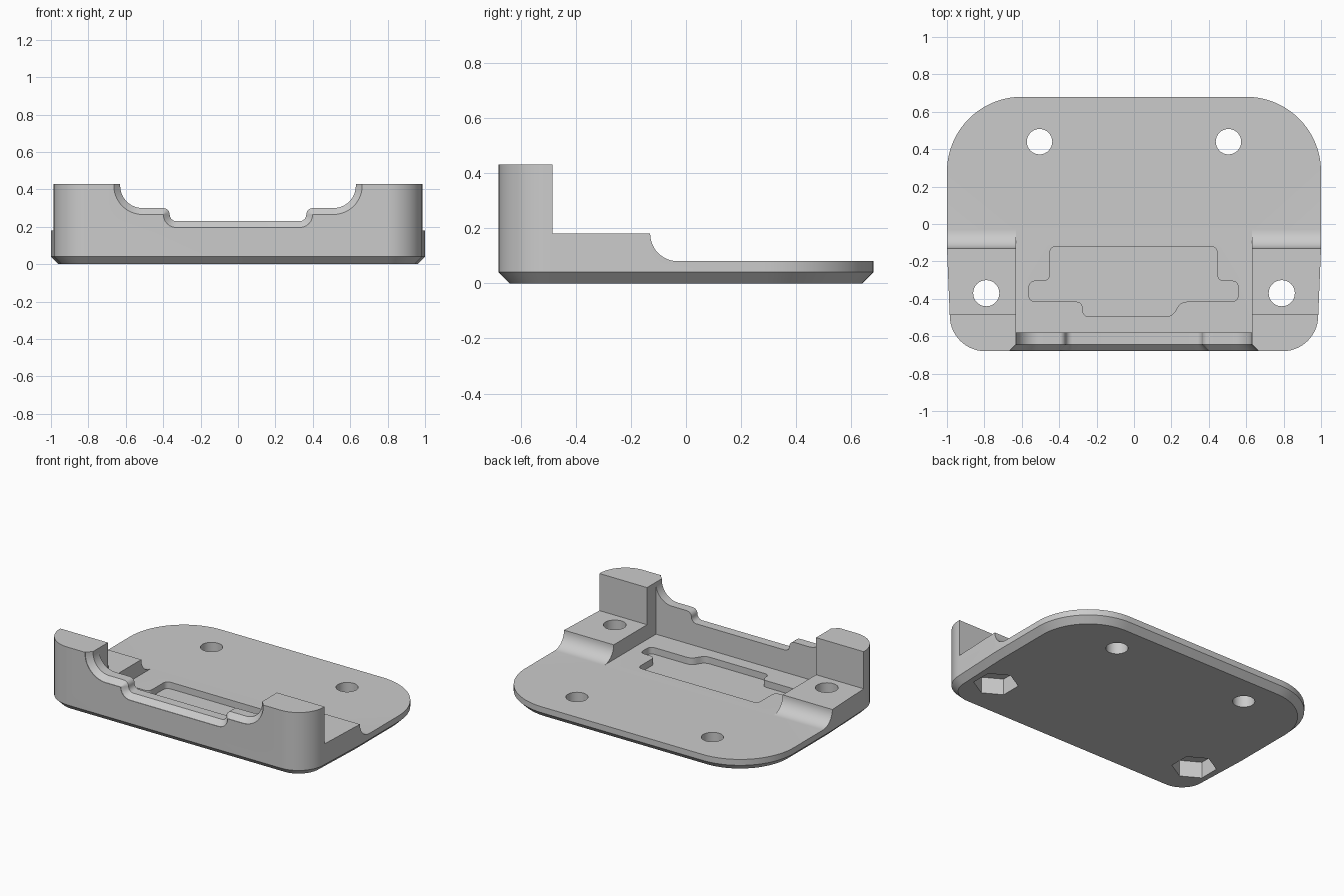
import bpy, bmesh, math
from mathutils import Vector

if "Cube" in bpy.data.objects:
    bpy.data.objects.remove(bpy.data.objects["Cube"])


def arc(cx, cy, r, a0, a1, n=12):
    return [(cx + r * math.cos(math.radians(a0 + (a1 - a0) * i / n)),
             cy + r * math.sin(math.radians(a0 + (a1 - a0) * i / n))) for i in range(n + 1)]


def mirrored(half):
    """Close a half profile (x > 0) with its mirror image."""
    return half + [(-x, y) for x, y in reversed(half)]


def loft(name, sections):
    """Solid through matching closed loops of 3D points, capped at both ends."""
    bm = bmesh.new()
    rings = [[bm.verts.new(p) for p in s] for s in sections]
    n = len(rings[0])
    for a, b in zip(rings, rings[1:]):
        for i in range(n):
            j = (i + 1) % n
            bm.faces.new((a[i], a[j], b[j], b[i]))
    bm.faces.new(rings[0])
    bm.faces.new(rings[-1])
    bmesh.ops.recalc_face_normals(bm, faces=bm.faces)
    mesh = bpy.data.meshes.new(name)
    bm.to_mesh(mesh)
    bm.free()
    ob = bpy.data.objects.new(name, mesh)
    bpy.context.collection.objects.link(ob)
    return ob


def prism(name, pts, z0, z1):
    return loft(name, [[(x, y, z) for x, y in pts] for z in (z0, z1)])


def rounded(pts, r, n=5):
    out = []
    for i, p in enumerate(pts):
        p, a, b = Vector(p), Vector(pts[i - 1]), Vector(pts[(i + 1) % len(pts)])
        s, e = p + (a - p).normalized() * r, p + (b - p).normalized() * r
        for k in range(n + 1):
            t = k / n
            out.append(tuple(s * (1 - t) ** 2 + p * 2 * t * (1 - t) + e * t * t))
    return out


def cut(target, cutter):
    cutter.hide_render = True
    m = target.modifiers.new("cut", 'BOOLEAN')
    m.operation, m.solver, m.object = 'DIFFERENCE', 'EXACT', cutter
    bpy.context.view_layer.objects.active = target
    bpy.ops.object.modifier_apply(modifier=m.name)
    bpy.data.objects.remove(cutter)


# Body outline: wide rear corners, tighter front corners, bottom chamfer
def outline(d):
    half = arc(0.795, -0.49, 0.19 - d, -90, 0, 14)
    half += [(1 - d, -0.13)] + arc(0.6, 0.28, 0.4 - d, 0, 90, 20)
    return mirrored(half)


body = loft("bracket_body", [[(x, y, z) for x, y in outline(d)]
                             for d, z in ((0.04, 0), (0, 0.04), (0, 0.43))])

# Side steps: tall posts, shoulders, concave sweep to the thin plate
step = [(-0.485, 0.6), (-0.485, 0.18)] + arc(-0.03, 0.18, 0.1, 180, 270) + [(1, 0.08), (1, 0.6)]
cut(body, loft("step_cutter", [[(x, y, z) for y, z in step] for x in (-1.2, 1.2)]))

# Central bay behind the front wall
cut(body, prism("bay_cutter", [(-0.63, -0.58), (0.63, -0.58), (0.63, -0.02), (-0.63, -0.02)], 0.08, 0.7))


# Stepped notch in the front wall with chamfered front edge
def notch(d):
    half = arc(0.33, 0.265, 0.035 + d, -90, 0, 6) + arc(0.40, 0.265, 0.035 - d, 180, 90, 6)
    half += arc(0.51, 0.42, 0.12 + d, -90, 0, 14) + [(0.63 + d, 0.6)]
    return mirrored(half)


cut(body, loft("notch_cutter", [[(x, y, z) for x, z in notch(d)] for y, d in
                                ((-0.53, 0), (-0.643, 0), (-0.677, 0.034), (-0.75, 0.034))]))

# Shallow shaped pocket in the floor
pocket = [(-0.45, -0.12), (0.445, -0.12), (0.445, -0.305), (0.557, -0.305), (0.557, -0.415),
          (0.25, -0.415), (0.205, -0.495), (-0.275, -0.495), (-0.275, -0.415),
          (-0.562, -0.415), (-0.562, -0.305), (-0.45, -0.305)]
cut(body, prism("pocket_cutter", rounded(pocket, 0.037), 0.035, 0.3))

# Screw holes, with hexagonal nut recesses under the shoulders
for s in (-1, 1):
    cut(body, prism("rear_hole", arc(s * 0.505, 0.44, 0.068, 0, 360, 32)[:-1], -0.1, 0.5))
    cut(body, prism("shoulder_hole", arc(s * 0.79, -0.37, 0.07, 0, 360, 32)[:-1], -0.1, 0.5))
    cut(body, prism("nut_recess", arc(s * 0.79, -0.37, 0.138, 30, 390, 6)[:-1], -0.1, 0.11))

# Colour and shading
mat = bpy.data.materials.new("light grey")
mat.diffuse_color = (0.6, 0.6, 0.6, 1)
mat.use_nodes = True
mat.node_tree.nodes["Principled BSDF"].inputs["Base Color"].default_value = mat.diffuse_color
body.data.materials.clear()
body.data.materials.append(mat)
bpy.ops.object.select_all(action='DESELECT')
body.select_set(True)
bpy.context.view_layer.objects.active = body
bpy.ops.object.shade_smooth_by_angle(angle=math.radians(25))
